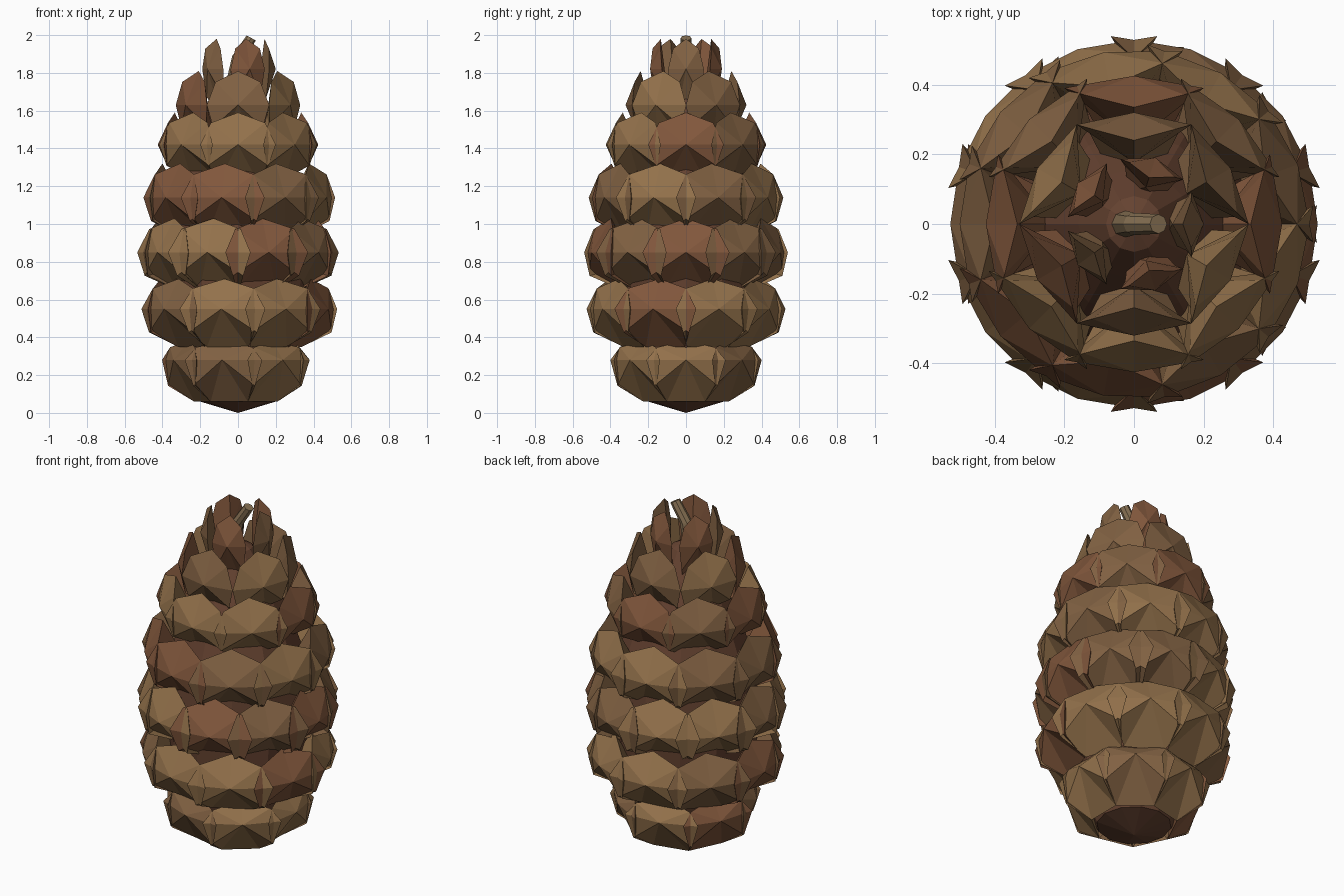
import bpy, bmesh, random
from math import sin, cos, pi
from mathutils import Vector

if "Cube" in bpy.data.objects:
    bpy.data.objects.remove(bpy.data.objects["Cube"])

random.seed(4)

def mat(name, c):
    m = bpy.data.materials.new(name)
    m.diffuse_color = (*c, 1)
    m.use_nodes = True
    m.node_tree.nodes["Principled BSDF"].inputs["Base Color"].default_value = m.diffuse_color
    return m

browns = [mat("scale_tan", (0.29, 0.165, 0.07)),
          mat("scale_brown", (0.22, 0.12, 0.055)),
          mat("scale_russet", (0.22, 0.095, 0.045))]
core_mat = mat("core_dark", (0.13, 0.055, 0.03))
stem_mat = mat("stem_wood", (0.25, 0.17, 0.09))

def finish(bm, name, mats):
    bmesh.ops.recalc_face_normals(bm, faces=bm.faces)
    me = bpy.data.meshes.new(name)
    bm.to_mesh(me)
    bm.free()
    ob = bpy.data.objects.new(name, me)
    bpy.context.collection.objects.link(ob)
    for m in mats:
        me.materials.append(m)
    return ob

def add_scale(bm, ang, R, z, w, up, down, lean, mi):
    # outline of one scale: (sideways, inward, height), counter-clockwise
    half = [(0.48 * w, lean * 1.9, -down), (0.8 * w, 0.05, -down * 0.62),
            (w, 0.035, 0.0), (0.72 * w, lean * 0.6, up * 0.68)]
    outline = half + [(0, lean, up)] + [(-t, i, h) for t, i, h in reversed(half)]
    def place(t, i, h):
        r = R - i
        return bm.verts.new((r * cos(ang) - t * sin(ang),
                             r * sin(ang) + t * cos(ang), z + h))
    rim = [place(*p) for p in outline]
    apex = place(0, 0, 0)                    # raised boss
    back = place(0, R * 0.45, -down * 0.3)   # root inside the core
    for a, b in zip(rim, rim[1:] + rim[:1]):
        for tri in ((apex, a, b), (back, b, a)):
            bm.faces.new(tri).material_index = mi

# rows of scales: count, radius, height, half width, up, down, lean
rows = [(7, 0.38, 0.28, 0.21, 0.10, 0.22, 0.09),
        (9, 0.51, 0.55, 0.23, 0.16, 0.20, 0.10),
        (10, 0.527, 0.85, 0.23, 0.18, 0.20, 0.11),
        (9, 0.50, 1.14, 0.225, 0.18, 0.20, 0.10),
        (8, 0.425, 1.42, 0.20, 0.17, 0.18, 0.09),
        (6, 0.32, 1.63, 0.165, 0.18, 0.19, 0.08),
        (5, 0.20, 1.82, 0.095, 0.16, 0.24, 0.06)]
for i, (n, R, z, w, up, down, lean) in enumerate(rows):
    bm = bmesh.new()
    for k in range(n):
        ang = 2 * pi * (k + 0.5 * (i % 2)) / n
        add_scale(bm, ang, R, z, w, up, down, lean, random.randrange(3))
    finish(bm, f"scale_row_{i + 1}", browns)

# core: lathed profile, 12 sides
profile = [(0.2, 0.06), (0.29, 0.25), (0.37, 0.5), (0.39, 0.85),
           (0.35, 1.15), (0.26, 1.4), (0.16, 1.6), (0.08, 1.74)]
N = 12
bm = bmesh.new()
rings = [[bm.verts.new((r * cos(2 * pi * k / N), r * sin(2 * pi * k / N), z))
          for k in range(N)] for r, z in profile]
bot, top = bm.verts.new((0, 0, 0)), bm.verts.new((0, 0, 1.78))
for k in range(N):
    j = (k + 1) % N
    bm.faces.new((bot, rings[0][j], rings[0][k]))
    bm.faces.new((top, rings[-1][k], rings[-1][j]))
    for a, b in zip(rings, rings[1:]):
        bm.faces.new((a[k], a[j], b[j], b[k]))
finish(bm, "core", [core_mat])

# stem: short bent tube at the top
path = [(-0.03, 1.72, 0.04), (0.0, 1.88, 0.032), (0.07, 1.985, 0.028)]
tilt = [0.1, 0.3, 0.5]
bm = bmesh.new()
rings = []
for (x, z, r), t in zip(path, tilt):
    rings.append([bm.verts.new((x + r * cos(a) * cos(t), r * sin(a), z - r * cos(a) * sin(t)))
                  for a in (2 * pi * k / 8 for k in range(8))])
for a, b in zip(rings, rings[1:]):
    for k in range(8):
        j = (k + 1) % 8
        bm.faces.new((a[k], a[j], b[j], b[k]))
bm.faces.new(rings[0][::-1])
bm.faces.new(rings[-1])
finish(bm, "stem", [stem_mat])
